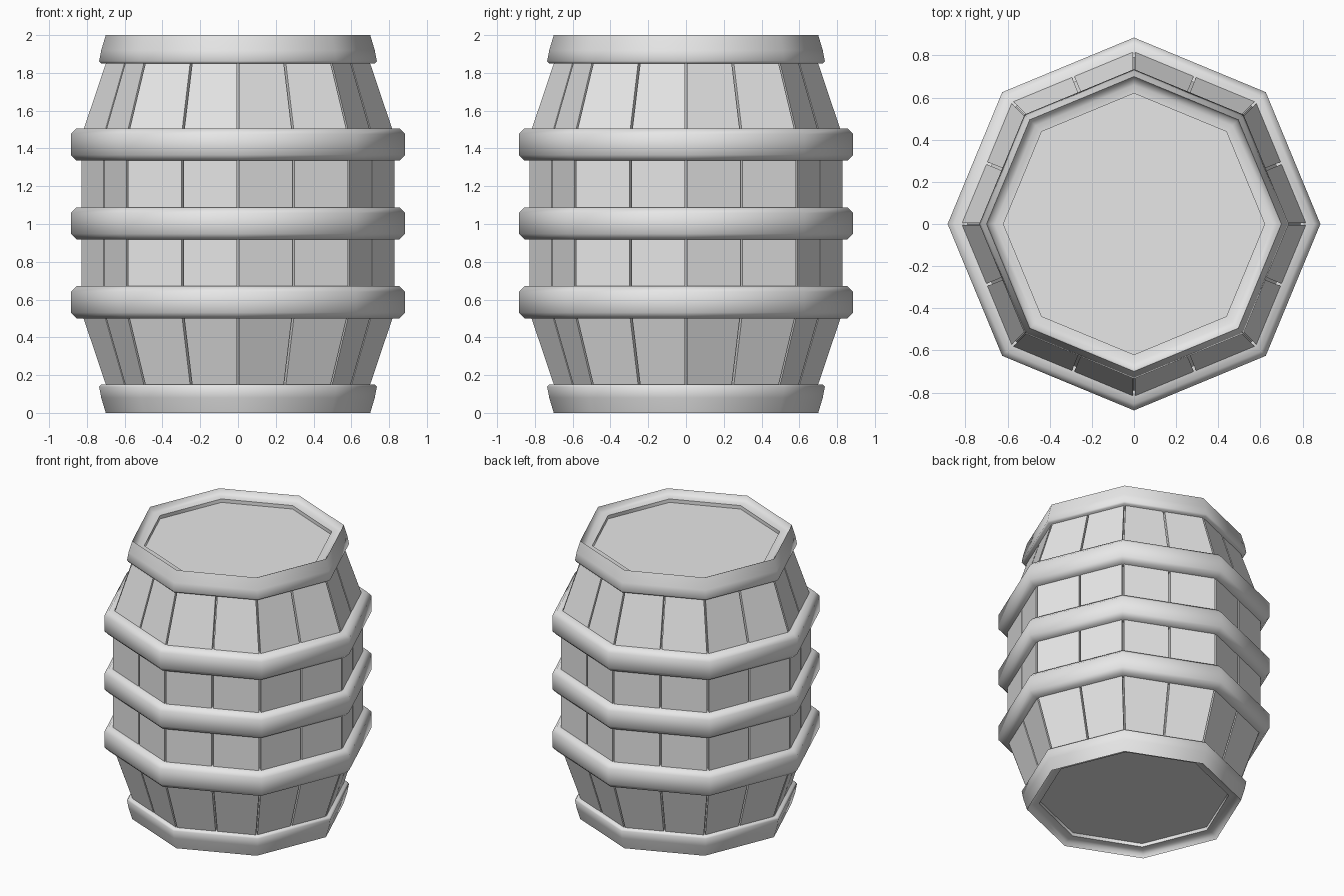
import bpy, bmesh
from math import sin, cos, pi, radians
from mathutils import Vector

cube = bpy.data.objects.get("Cube")
if cube:
    bpy.data.objects.remove(cube, do_unlink=True)

SIDES = 8

grey = bpy.data.materials.new("plain grey")
grey.use_nodes = True
GREY = (0.8, 0.8, 0.8, 1)
grey.diffuse_color = GREY
grey.node_tree.nodes["Principled BSDF"].inputs["Base Color"].default_value = GREY


def finish(bm, name, smooth_angle=None):
    """Turn a bmesh into a named object."""
    bmesh.ops.recalc_face_normals(bm, faces=bm.faces)
    mesh = bpy.data.meshes.new(name)
    bm.to_mesh(mesh)
    bm.free()
    mesh.materials.append(grey)
    obj = bpy.data.objects.new(name, mesh)
    bpy.context.collection.objects.link(obj)
    if smooth_angle:
        bpy.ops.object.select_all(action="DESELECT")
        obj.select_set(True)
        bpy.context.view_layer.objects.active = obj
        bpy.ops.object.shade_smooth_by_angle(angle=radians(smooth_angle))
    return obj


def corner(i, r, z):
    a = 2 * pi * i / SIDES
    return Vector((r * cos(a), r * sin(a), z))


def lathe(bm, profile, closed=True, caps=False):
    """Sweep a (radius, height) profile around the octagon."""
    rings = [[bm.verts.new(corner(i, r, z)) for i in range(SIDES)] for r, z in profile]
    pairs = list(zip(rings, rings[1:]))
    if closed:
        pairs.append((rings[-1], rings[0]))
    for low, high in pairs:
        for i in range(SIDES):
            j = (i + 1) % SIDES
            bm.faces.new((low[i], low[j], high[j], high[i]))
    if caps:
        bm.faces.new(rings[0])
        bm.faces.new(rings[-1])


# Staves: two planks per octagon side, with narrow gaps between them
BODY = [(0.685, 0.1), (0.83, 0.53), (0.83, 1.47), (0.685, 1.9)]
GAP, DEPTH = 0.006, 0.045
bm = bmesh.new()
for i in range(SIDES):
    for half in range(2):
        sections = []
        for r, z in BODY:
            ring = []
            for radius in (r, r - DEPTH):
                a, b = corner(i, radius, z), corner(i + 1, radius, z)
                mid = (a + b) / 2
                start, end = (a, mid) if half == 0 else (mid, b)
                inset = (end - start).normalized() * GAP
                ring += [start + inset, end - inset]
            sections.append([bm.verts.new(ring[k]) for k in (0, 1, 3, 2)])
        for low, high in zip(sections, sections[1:]):
            for k in range(4):
                n = (k + 1) % 4
                bm.faces.new((low[k], low[n], high[n], high[k]))
        bm.faces.new(sections[0])
        bm.faces.new(sections[-1])
finish(bm, "staves")

# Inner core closing the gaps
bm = bmesh.new()
lathe(bm, [(r - 0.04, z) for r, z in BODY], closed=False, caps=True)
finish(bm, "inner_core")

# Hoops with chamfered edges
for name, z in (("lower_hoop", 0.586), ("middle_hoop", 1.003), ("upper_hoop", 1.421)):
    h, c, outer, inner = 0.085, 0.03, 0.885, 0.79
    bm = bmesh.new()
    lathe(bm, [(inner, z - h), (outer - c, z - h), (outer, z - h + c),
               (outer, z + h - c), (outer - c, z + h), (inner, z + h)])
    finish(bm, name, 50)

# End rims and recessed lids, mirrored top to bottom
RIM = [(0.62, 1.85), (0.725, 1.85), (0.735, 1.862), (0.724, 1.92), (0.7, 2.0),
       (0.69, 1.975), (0.66, 1.963), (0.62, 1.96)]
LID = [(0.625, 1.88), (0.625, 1.935)]
for end, place in (("top", lambda z: z), ("bottom", lambda z: 2 - z)):
    bm = bmesh.new()
    lathe(bm, [(r, place(z)) for r, z in RIM])
    finish(bm, end + "_rim", 55)
    bm = bmesh.new()
    lathe(bm, [(r, place(z)) for r, z in LID], closed=False, caps=True)
    finish(bm, end + "_lid")
